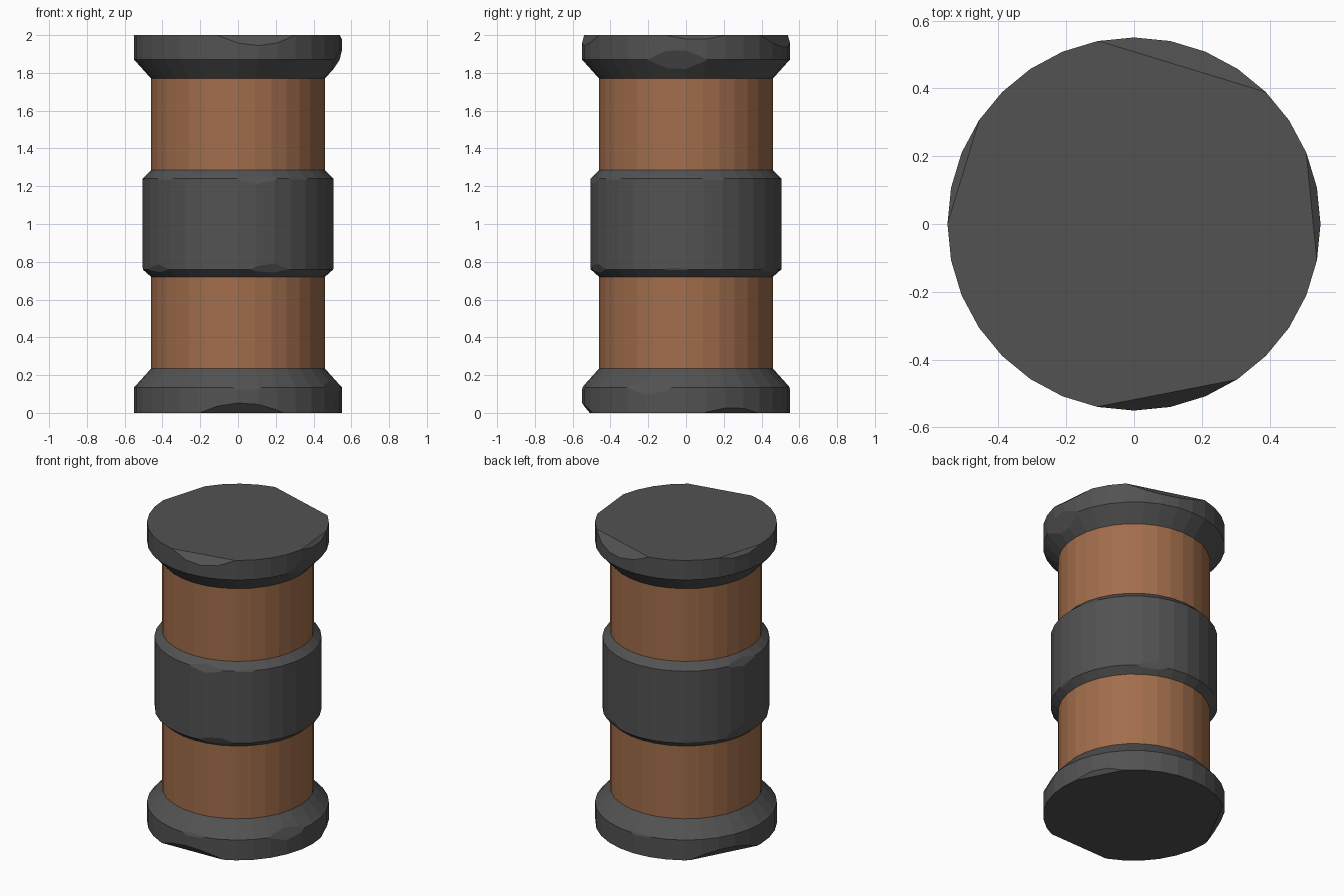
import bpy, bmesh, math
from mathutils import Vector

if "Cube" in bpy.data.objects:
    bpy.data.objects.remove(bpy.data.objects["Cube"])

SIDES = 32


def material(name, rgb):
    m = bpy.data.materials.new(name)
    m.diffuse_color = (*rgb, 1)
    m.use_nodes = True
    m.node_tree.nodes["Principled BSDF"].inputs["Base Color"].default_value = m.diffuse_color
    return m


iron = material("dark_iron", (0.085, 0.085, 0.085))
copper = material("copper_brown", (0.36, 0.155, 0.07))


def turned(name, profile, mat, chips=()):
    """Faceted solid from (radius, z) rings; each chip slices a rim:
    (ring index, centre angle, half width, normal elevation), degrees."""
    bm = bmesh.new()
    rings = []
    for r, z in profile:
        rings.append([bm.verts.new((r * math.cos(2 * math.pi * i / SIDES),
                                    r * math.sin(2 * math.pi * i / SIDES), z))
                      for i in range(SIDES)])
    for a, b in zip(rings, rings[1:]):
        for i in range(SIDES):
            j = (i + 1) % SIDES
            bm.faces.new((a[i], a[j], b[j], b[i]))
    bm.faces.new(rings[0][::-1])
    bm.faces.new(rings[-1])
    for ring, ang, half, elev in chips:
        r, z = profile[ring]
        a, w, e = map(math.radians, (ang, half, elev))
        n = Vector((math.cos(a) * math.cos(e), math.sin(a) * math.cos(e), math.sin(e)))
        p = Vector((r * math.cos(w) * math.cos(a), r * math.cos(w) * math.sin(a), z))
        cut = bmesh.ops.bisect_plane(bm, geom=bm.verts[:] + bm.edges[:] + bm.faces[:],
                                     plane_co=p, plane_no=n, clear_outer=True)
        edges = [g for g in cut["geom_cut"] if isinstance(g, bmesh.types.BMEdge)]
        bmesh.ops.contextual_create(bm, geom=edges)
    bmesh.ops.recalc_face_normals(bm, faces=bm.faces[:])
    me = bpy.data.meshes.new(name)
    bm.to_mesh(me)
    bm.free()
    me.materials.append(mat)
    ob = bpy.data.objects.new(name, me)
    bpy.context.collection.objects.link(ob)
    return ob


# Copper core
turned("core", [(0.46, 0.1), (0.46, 1.9)], copper)

# Flared base with chipped rims
turned("base_band", [(0.55, 0), (0.55, 0.135), (0.46, 0.235)], iron, [
    (0, 272, 24, -42), (0, 27, 17, -40), (0, 152, 25, -42),
    (1, 275, 9, 20), (1, 339, 14, 22), (1, 95, 8, 20)])

# Middle band
turned("middle_band", [(0.46, 0.72), (0.505, 0.76), (0.505, 1.24), (0.46, 1.285)], iron, [
    (2, 220, 8, 24), (2, 282, 13, 24), (2, 310, 8, 24), (2, 17, 8, 24), (2, 168, 13, 24),
    (1, 290, 13, -22), (1, 212, 12, -22), (1, 63, 12, -22), (1, 354, 8, -22),
    (1, 167, 15, -16), (1, 130, 8, -22)])

# Flared cap
turned("top_band", [(0.46, 1.77), (0.55, 1.87), (0.55, 2.0)], iron, [
    (2, 73, 28, 45), (2, 163, 17, 45), (2, 5.6, 17, 45), (2, 281, 22.5, 37),
    (1, 355, 17, -24)])
